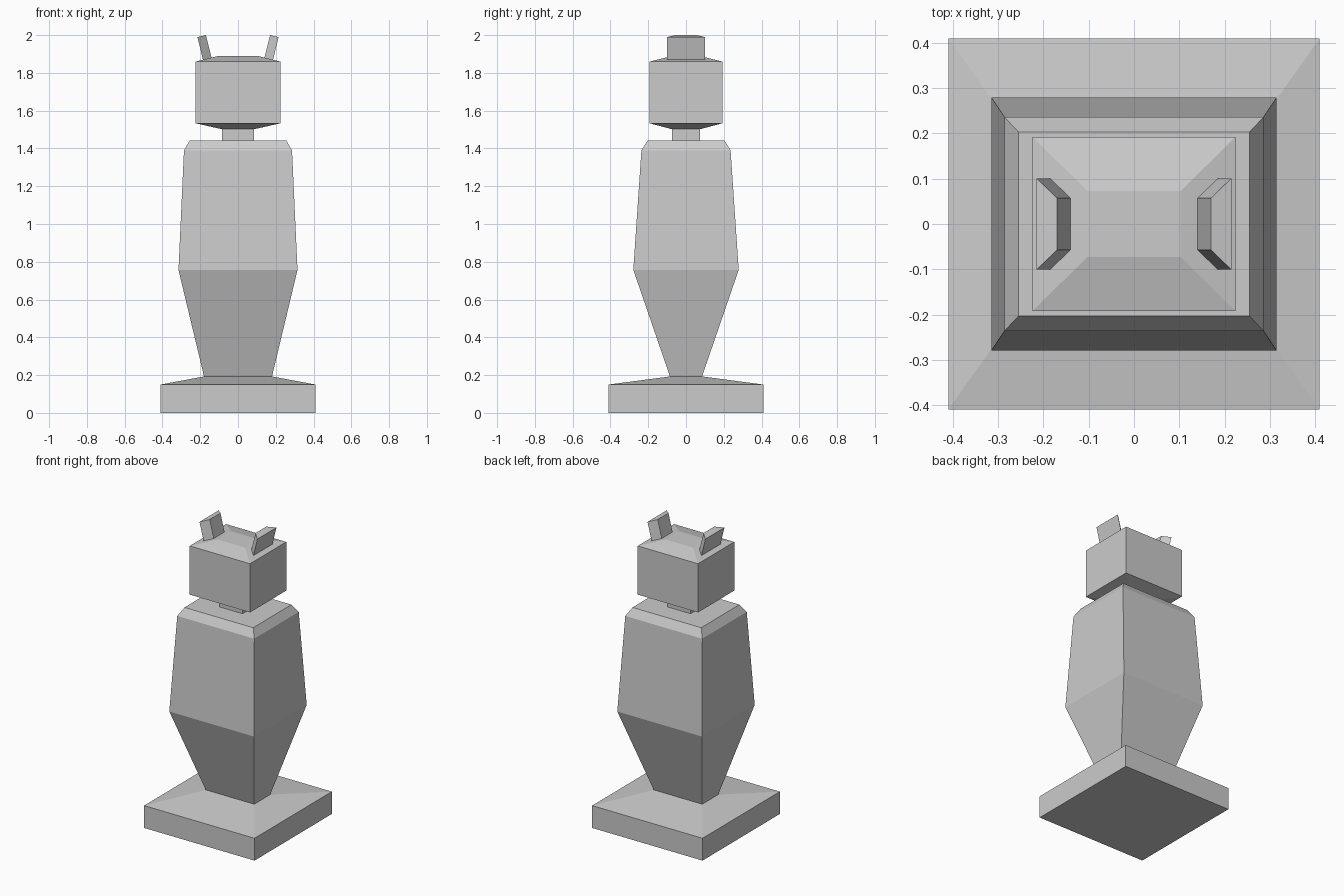
import bpy
import bmesh

if "Cube" in bpy.data.objects:
    bpy.data.objects.remove(bpy.data.objects["Cube"])


def loft(name, rings):
    """Skin a stack of four-cornered rings and cap both ends."""
    bm = bmesh.new()
    loops = [[bm.verts.new(p) for p in ring] for ring in rings]
    for low, high in zip(loops, loops[1:]):
        for i in range(4):
            j = (i + 1) % 4
            bm.faces.new((low[i], low[j], high[j], high[i]))
    bm.faces.new(loops[0][::-1])
    bm.faces.new(loops[-1])
    bmesh.ops.recalc_face_normals(bm, faces=bm.faces)
    mesh = bpy.data.meshes.new(name)
    bm.to_mesh(mesh)
    bm.free()
    obj = bpy.data.objects.new(name, mesh)
    bpy.context.collection.objects.link(obj)
    return obj


def rect(hx, hy, z):
    return [(-hx, -hy, z), (hx, -hy, z), (hx, hy, z), (-hx, hy, z)]


# Square plinth with a gently sloping top
loft("base", [rect(0.41, 0.41, 0), rect(0.41, 0.41, 0.15),
              rect(0.18, 0.085, 0.193)])

# Tapered torso with chamfered shoulders
loft("body", [rect(0.18, 0.085, 0.193), rect(0.315, 0.279, 0.757),
              rect(0.286, 0.236, 1.39), rect(0.255, 0.203, 1.443)])

# Short neck
loft("neck", [rect(0.086, 0.075, 1.443), rect(0.086, 0.075, 1.502)])

# Box head with hipped top and bottom
loft("head", [rect(0.086, 0.075, 1.502), rect(0.224, 0.192, 1.533),
              rect(0.224, 0.192, 1.86), rect(0.103, 0.073, 1.89)])


# Outward-leaning ears: narrow inner face, wide outer face
def ear_ring(x, z):
    inner, outer, depth, drop = 0.057, 0.101, 0.045, 0.011
    return [(x, -inner, z), (x + depth, -outer, z - drop),
            (x + depth, outer, z - drop), (x, inner, z)]


ear = loft("ears", [ear_ring(0.14, 1.879), ear_ring(0.17, 2.0)])
ear.modifiers.new("mirror", 'MIRROR').use_axis[0] = True
